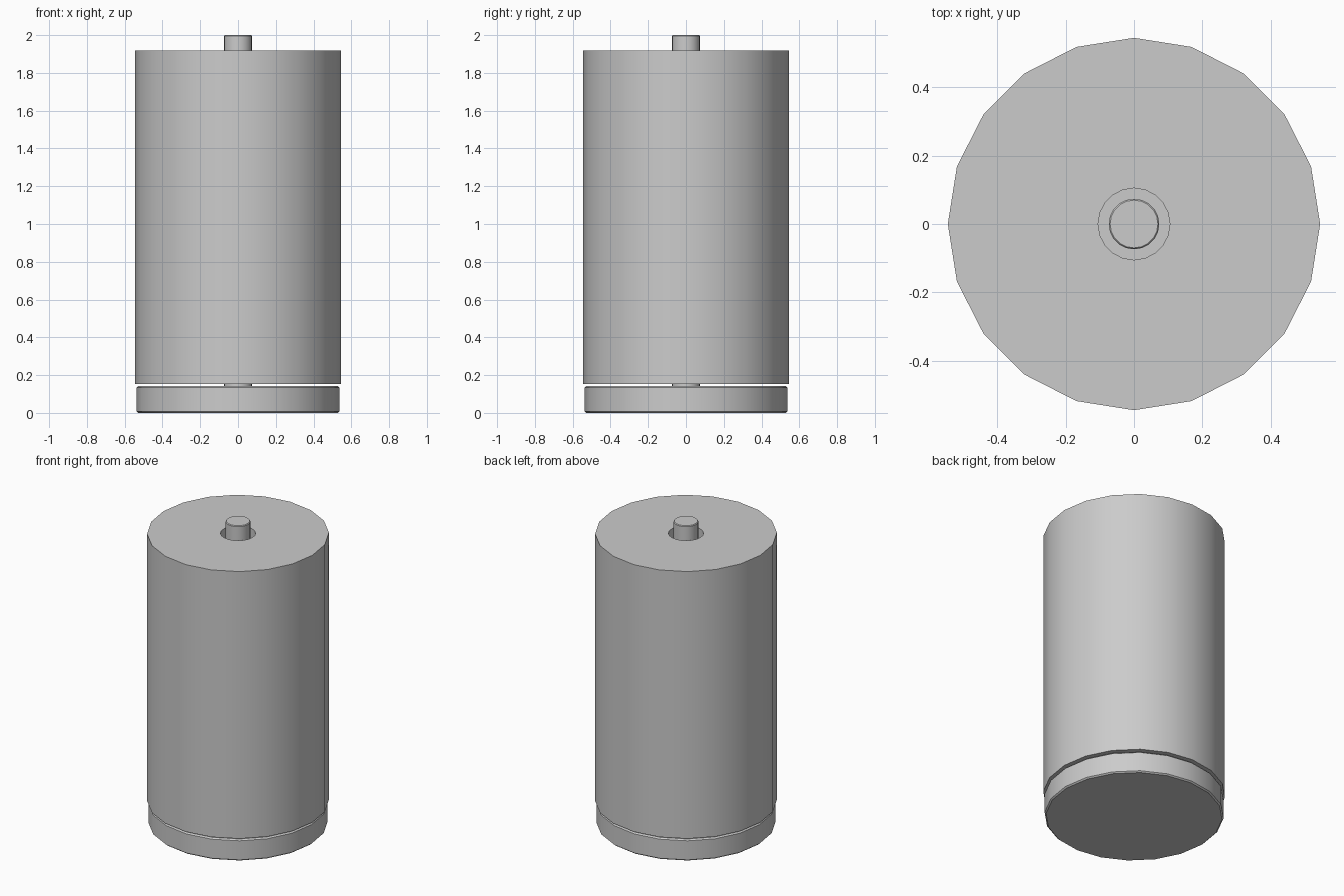
import bpy, math

if "Cube" in bpy.data.objects:
    bpy.data.objects.remove(bpy.data.objects["Cube"])


def lathe(name, profile, sides, closed=False):
    """Revolve (radius, z) points around z; open profiles get flat end caps."""
    verts, faces = [], []
    for r, z in profile:
        for i in range(sides):
            a = 2 * math.pi * i / sides
            verts.append((r * math.cos(a), r * math.sin(a), z))
    n = len(profile)
    for k in range(n if closed else n - 1):
        lo, hi = k * sides, (k + 1) % n * sides
        for i in range(sides):
            j = (i + 1) % sides
            faces.append((lo + i, lo + j, hi + j, hi + i))
    if not closed:
        faces.append(tuple(reversed(range(sides))))
        faces.append(tuple(range((n - 1) * sides, n * sides)))
    mesh = bpy.data.meshes.new(name)
    mesh.from_pydata(verts, [], faces)
    obj = bpy.data.objects.new(name, mesh)
    bpy.context.collection.objects.link(obj)
    bpy.ops.object.select_all(action='DESELECT')
    obj.select_set(True)
    bpy.context.view_layer.objects.active = obj
    bpy.ops.object.shade_smooth_by_angle(angle=math.radians(30))
    return obj


# Round base with slightly softened rims
lathe("base", [(0.528, 0), (0.537, 0.008), (0.537, 0.134), (0.528, 0.142)], 20)

# Upright rod through the roll
lathe("rod", [(0.074, 0.14), (0.074, 1.995), (0.07, 2.0)], 20)

# Paper roll: hollow tube resting just above the base
lathe("roll", [(0.545, 0.152), (0.545, 1.918), (0.105, 1.918), (0.105, 0.152)],
      20, closed=True)
